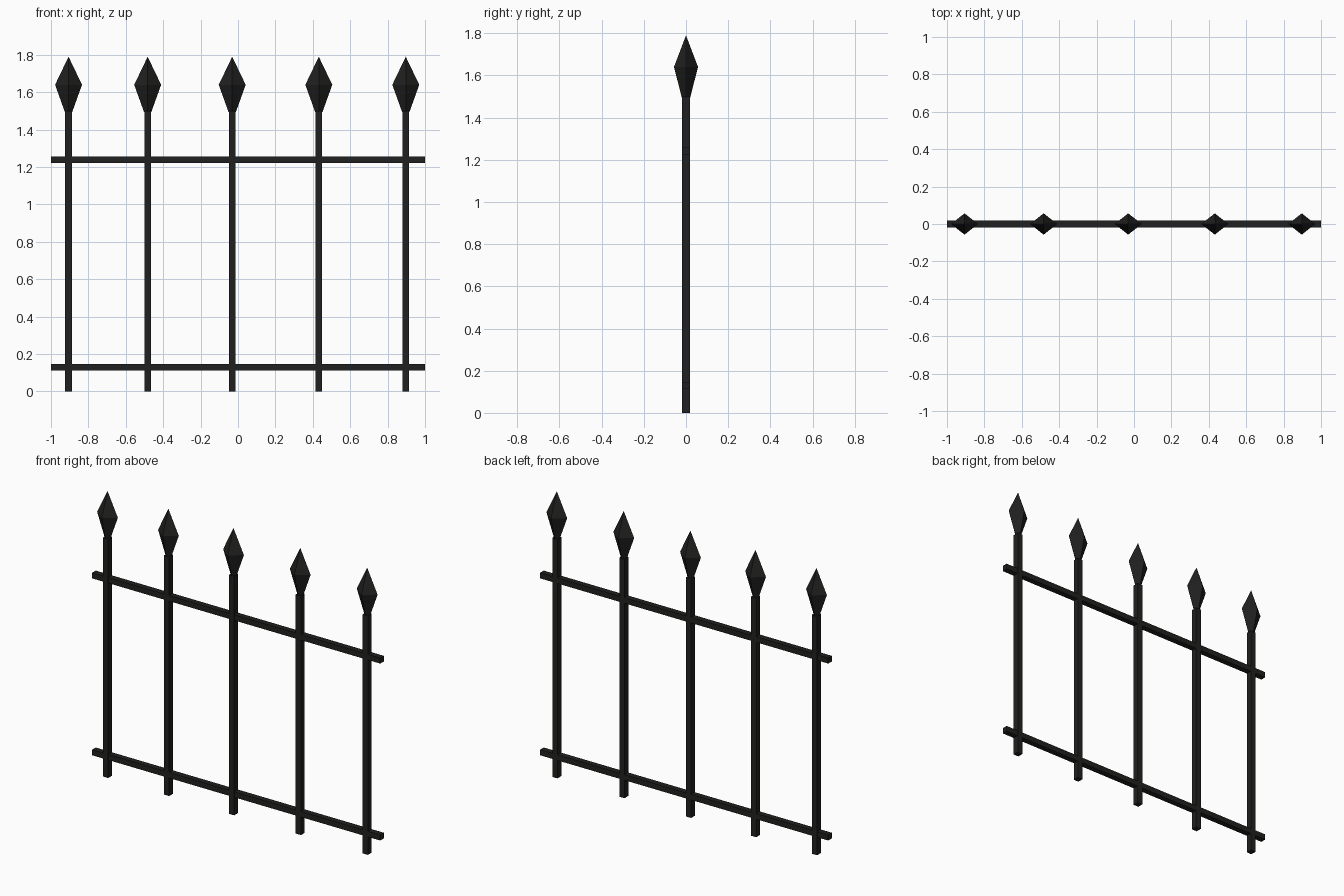
import bpy
import bmesh

default = bpy.data.objects.get("Cube")
if default:
    bpy.data.objects.remove(default, do_unlink=True)

# Wrought iron colour
iron = bpy.data.materials.new("black iron")
iron.use_nodes = True
color = (0.0145, 0.0145, 0.014, 1)
iron.diffuse_color = color
iron.node_tree.nodes["Principled BSDF"].inputs["Base Color"].default_value = color


def add_object(name, bm, location):
    bmesh.ops.recalc_face_normals(bm, faces=bm.faces)
    mesh = bpy.data.meshes.new(name)
    bm.to_mesh(mesh)
    bm.free()
    mesh.materials.append(iron)
    obj = bpy.data.objects.new(name, mesh)
    obj.location = location
    bpy.context.collection.objects.link(obj)


def add_bar(name, size, location):
    bm = bmesh.new()
    bmesh.ops.create_cube(bm, size=1)
    bmesh.ops.scale(bm, vec=size, verts=bm.verts)
    add_object(name, bm, location)


def add_spearhead(name, location):
    # Four-sided diamond: narrow neck, wide waist, pointed tip
    bm = bmesh.new()

    def ring(rx, ry, z):
        return [bm.verts.new((x * rx, y * ry, z))
                for x, y in ((1, 0), (0, 1), (-1, 0), (0, -1))]

    neck = ring(0.02, 0.02, 0)
    waist = ring(0.072, 0.057, 0.145)
    tip = bm.verts.new((0, 0, 0.295))
    bm.faces.new(neck)
    for i in range(4):
        j = (i + 1) % 4
        bm.faces.new((neck[i], neck[j], waist[j], waist[i]))
        bm.faces.new((waist[i], waist[j], tip))
    add_object(name, bm, location)


# Horizontal rails
for name, z in (("lower_rail", 0.13), ("upper_rail", 1.24)):
    add_bar(name, (2, 0.036, 0.035), (0, 0, z))

# Upright posts with spearheads
POST_TOP = 1.5
for n, x in enumerate((-0.906, -0.483, -0.031, 0.432, 0.897), 1):
    add_bar(f"post_{n}", (0.036, 0.038, POST_TOP), (x, 0, POST_TOP / 2))
    add_spearhead(f"spearhead_{n}", (x, 0, POST_TOP - 0.005))
